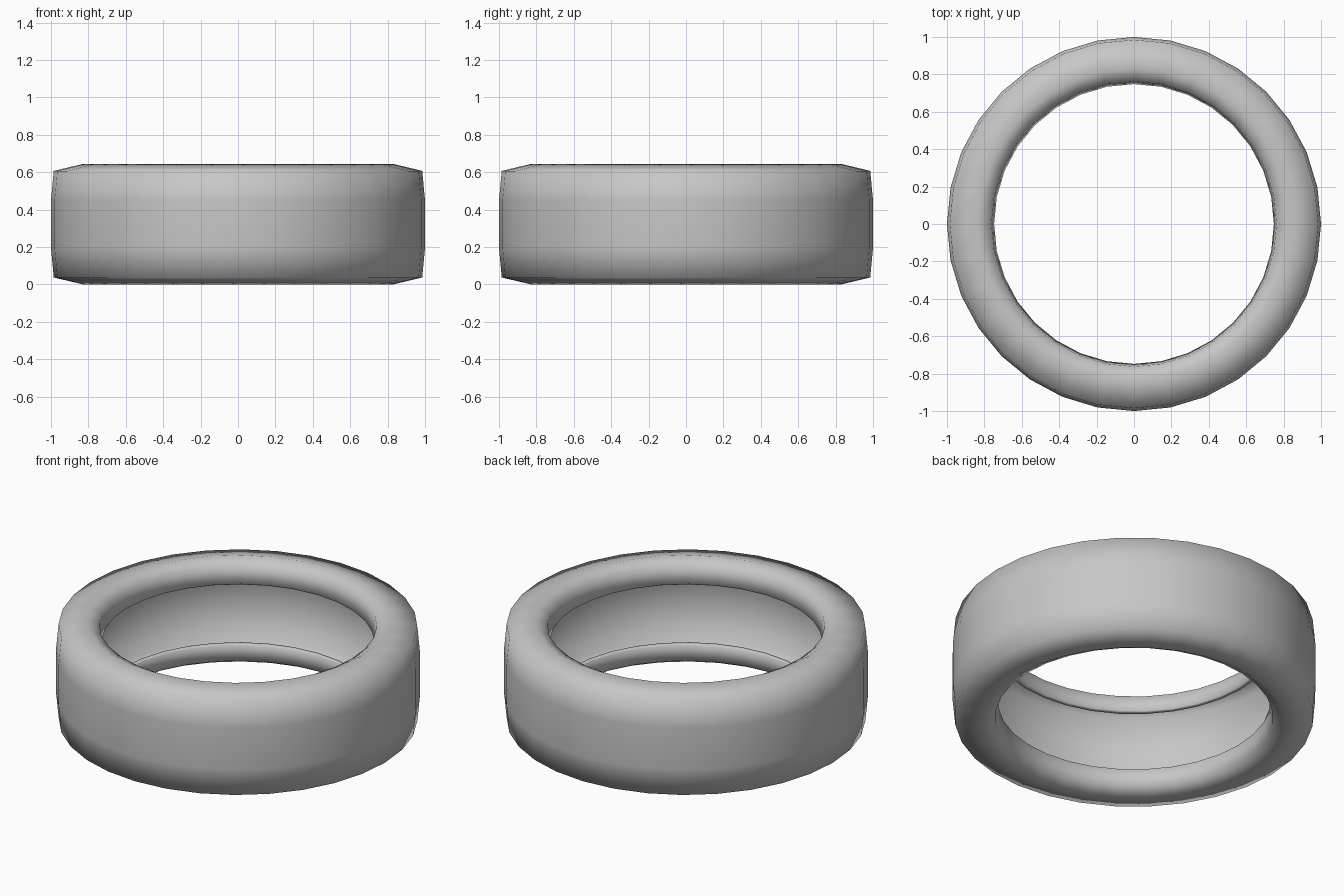
import bpy, bmesh, math

if "Cube" in bpy.data.objects:
    bpy.data.objects.remove(bpy.data.objects["Cube"])

SEGMENTS = 32
MID = 0.325  # half of the tyre width

# Lower half of the closed cross-section (radius, z), outside tread round to inside wall
half = [(1.0, 0.20), (0.985, 0.04), (0.83, 0.003), (0.762, 0.04), (0.748, 0.14),
        (0.765, 0.15), (0.785, 0.045), (0.857, 0.018), (0.955, 0.065)]
profile = half + [(r, 2 * MID - z) for r, z in reversed(half)]

# Spin the profile into a hollow, open-bellied tyre
bm = bmesh.new()
rings = []
for i in range(SEGMENTS):
    a = 2 * math.pi * i / SEGMENTS
    rings.append([bm.verts.new((r * math.cos(a), r * math.sin(a), z)) for r, z in profile])
n = len(profile)
for i in range(SEGMENTS):
    p, q = rings[i], rings[(i + 1) % SEGMENTS]
    for j in range(n):
        k = (j + 1) % n
        # the tread joins first/last points; the inner wall joins the middle points
        bm.faces.new((p[j], q[j], q[k], p[k]))
bmesh.ops.recalc_face_normals(bm, faces=bm.faces)
for v in bm.verts:
    v.co.z -= 0.003  # rest on the ground
for f in bm.faces:
    f.smooth = True

mesh = bpy.data.meshes.new("tyre")
bm.to_mesh(mesh)
bm.free()
tyre = bpy.data.objects.new("tyre", mesh)
bpy.context.collection.objects.link(tyre)

# Single rubber colour
rubber = bpy.data.materials.new("grey rubber")
rubber.diffuse_color = (0.57, 0.57, 0.57, 1)
rubber.use_nodes = True
rubber.node_tree.nodes["Principled BSDF"].inputs["Base Color"].default_value = rubber.diffuse_color
mesh.materials.append(rubber)
